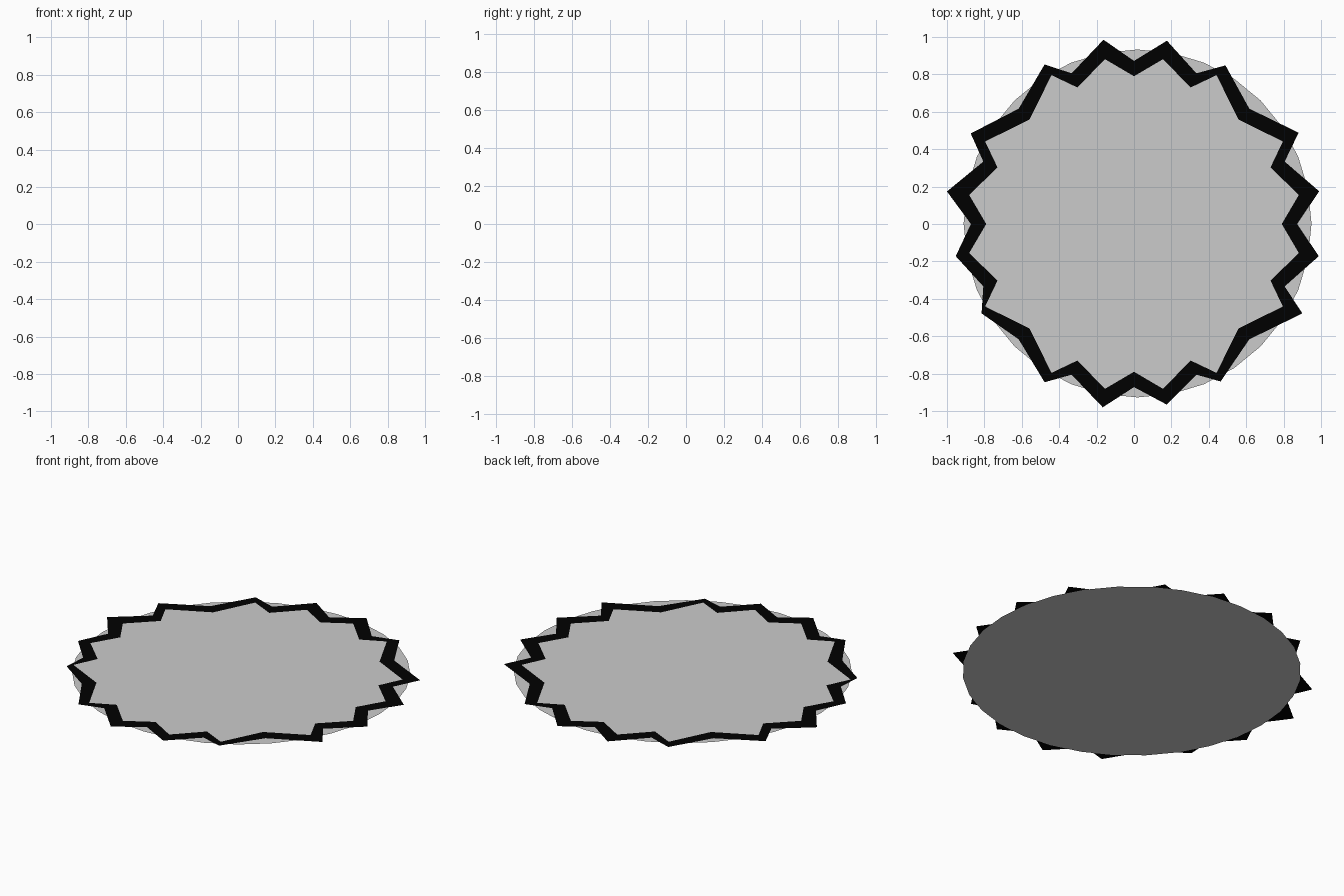
import bpy
from math import cos, sin, radians, pi

if "Cube" in bpy.data.objects:
    bpy.data.objects.remove(bpy.data.objects["Cube"])


def polar(r, deg, z):
    return (r * cos(radians(deg)), r * sin(radians(deg)), z)


def make(name, verts, faces, colour=None):
    mesh = bpy.data.meshes.new(name)
    mesh.from_pydata(verts, [], faces)
    mesh.update()
    obj = bpy.data.objects.new(name, mesh)
    bpy.context.collection.objects.link(obj)
    if colour:
        mat = bpy.data.materials.new(name + "_colour")
        mat.diffuse_color = colour
        mat.use_nodes = True
        mat.node_tree.nodes["Principled BSDF"].inputs["Base Color"].default_value = mat.diffuse_color
        mesh.materials.append(mat)
    return obj


# thin flat disc, slightly off centre
N = 32
make("disc", [(0.019 + 0.93 * cos(2 * pi * i / N), 0.003 + 0.93 * sin(2 * pi * i / N), 0)
              for i in range(N)], [tuple(range(N))])

# black zigzag border: irregular outer tips, regular valleys every 22.5 degrees
Z = 0.001
TIPS = [(0.99, 0.175), (0.88, 0.488), (0.489, 0.848), (0.176, 0.98),
        (-0.163, 0.985), (-0.478, 0.853), (-0.873, 0.484), (-1.0, 0.174),
        (-0.953, -0.172), (-0.815, -0.478), (-0.478, -0.846), (-0.167, -0.98),
        (0.174, -0.965), (0.463, -0.842), (0.90, -0.478), (0.988, -0.172)]
TIP_ANGLES = [10, 29, 61, 80]

verts = []
for i, (x, y) in enumerate(TIPS):
    valley = 22.5 * i
    tip = 90 * (i // 4) + TIP_ANGLES[i % 4]
    tip_r = 0.91 if i % 4 in (1, 2) else 0.895
    verts += [polar(0.79, valley, Z), polar(0.872, valley, Z),
              polar(tip_r, tip, Z), (x, y, Z)]

n = len(verts)
faces = [(i, i + 1, (i + 3) % n, (i + 2) % n) for i in range(0, n, 2)]
make("zigzag_border", verts, faces, (0.0, 0.0, 0.0, 1))
